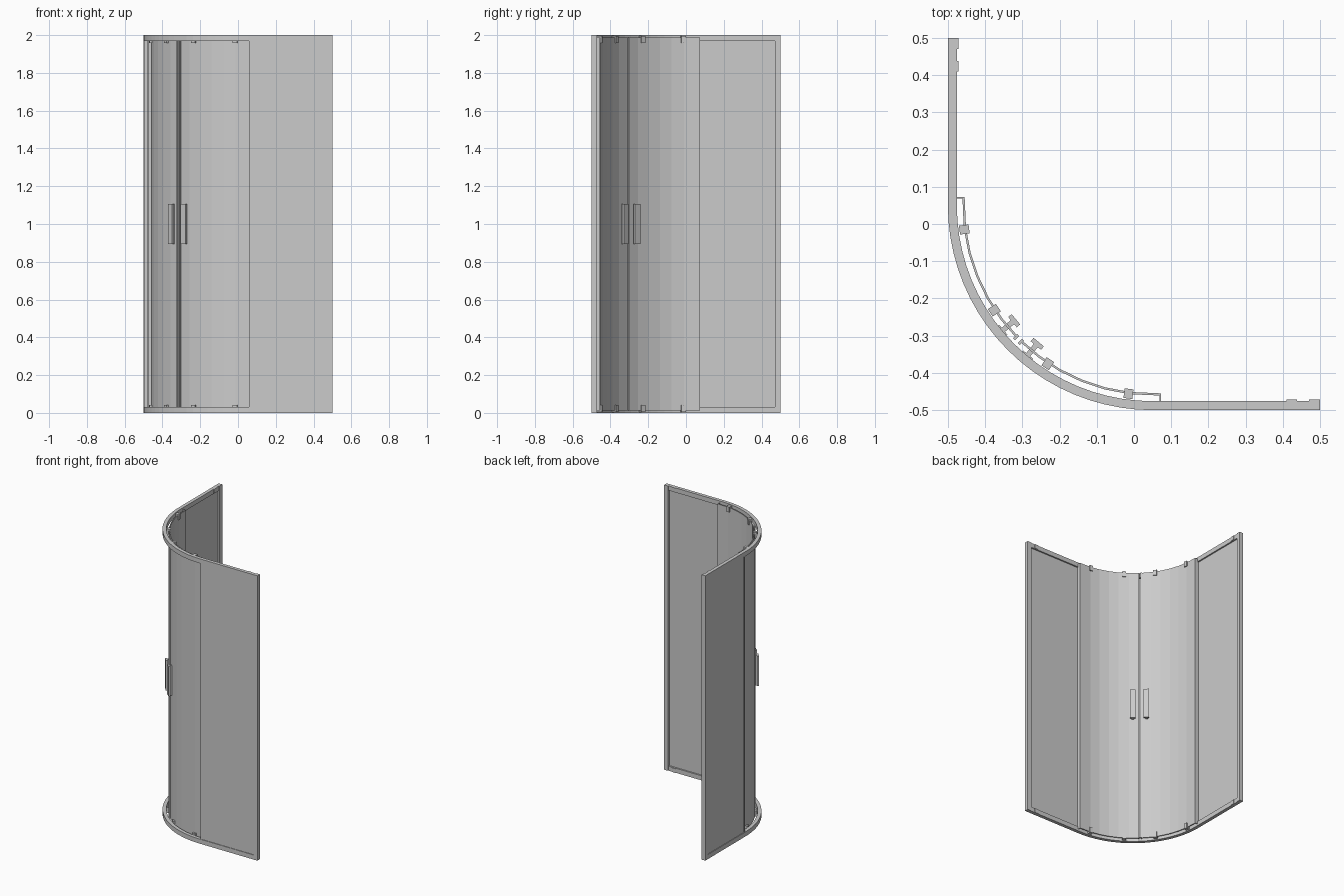
import bpy, bmesh
from math import cos, sin, radians

cube = bpy.data.objects.get("Cube")
if cube:
    bpy.data.objects.remove(cube, do_unlink=True)

grey = bpy.data.materials.new("light_grey")
grey.use_nodes = True
COLOR = (0.6, 0.6, 0.6, 1)
grey.diffuse_color = COLOR
grey.node_tree.nodes["Principled BSDF"].inputs["Base Color"].default_value = COLOR

C = 0.05            # centre of the quarter curve, in x and y
DOOR_R = 0.508      # radius of the sliding doors
TOP = 2.0


def polar(r, deg):
    a = radians(deg)
    return (C + r * cos(a), C + r * sin(a))


def strip(name, outer, inner, z0, z1, swap=False):
    """Solid wall between two matching plan lines."""
    bm = bmesh.new()
    rings = []
    for p, q in zip(outer, inner):
        if swap:
            p, q = p[::-1], q[::-1]
        rings.append([bm.verts.new((*v, z)) for v, z in
                      ((p, z0), (q, z0), (q, z1), (p, z1))])
    for a, b in zip(rings, rings[1:]):
        for i in range(4):
            j = (i + 1) % 4
            bm.faces.new((a[i], a[j], b[j], b[i]))
    bm.faces.new(rings[0])
    bm.faces.new(rings[-1])
    bmesh.ops.recalc_face_normals(bm, faces=bm.faces)
    mesh = bpy.data.meshes.new(name)
    bm.to_mesh(mesh)
    bm.free()
    mesh.materials.append(grey)
    obj = bpy.data.objects.new(name, mesh)
    bpy.context.collection.objects.link(obj)
    return obj


def box(name, x0, x1, y0, y1, z0, z1, swap=False):
    return strip(name, [(x0, y0), (x0, y1)], [(x1, y0), (x1, y1)], z0, z1, swap)


def radial_box(name, r, deg, depth, width, z0, z1, swap=False):
    """Block placed at an angle on the curve and turned to face its centre."""
    a = radians(deg)

    def at(dr, dt):
        x, y = polar(r + dr, deg)
        return (x - sin(a) * dt, y + cos(a) * dt)
    d, w = depth / 2, width / 2
    return strip(name, [at(d, -w), at(d, w)], [at(-d, -w), at(-d, w)], z0, z1, swap)


# Top and bottom rails: straight, quarter curve, straight
def rail_line(r):
    arc = [polar(r, 180 + 90 * i / 20) for i in range(21)]
    return [(C - r, 0.5)] + arc + [(0.5, C - r)]


for label, z0, z1 in (("bottom", 0, 0.032), ("top", TOP - 0.032, TOP)):
    strip(label + "_rail", rail_line(0.55), rail_line(0.526), z0, z1)

# Everything else is mirrored across the diagonal
for side, swap in (("side", False), ("front", True)):
    # Wall post and fixed glass with its edge trim
    box(side + "_wall_post", -0.5, -0.472, 0.47, 0.5, 0, TOP, swap)
    box(side + "_fixed_panel", -0.496, -0.486, 0.06, 0.475, 0.02, TOP - 0.02, swap)
    box(side + "_panel_trim", -0.498, -0.478, 0.058, 0.068, 0.03, TOP - 0.03, swap)
    for label, z0 in (("bottom", 0), ("top", TOP - 0.03)):
        box(f"{side}_{label}_clip", -0.478, -0.472, 0.41, 0.438, z0, z0 + 0.03, swap)

    # Sliding curved door with flat facets
    def door_line(r):
        return [(C - r, 0.072)] + [polar(r, 180 + 7 + 37.4 * i / 5) for i in range(6)]
    strip(side + "_door", door_line(DOOR_R + 0.003), door_line(DOOR_R - 0.003),
          0.012, TOP - 0.012, swap)
    box(side + "_door_flange", -0.477, -0.457, 0.069, 0.073, 0.012, TOP - 0.012, swap)
    radial_box(side + "_door_seal", DOOR_R + 0.002, 224.0, 0.016, 0.008,
               0.012, TOP - 0.012, swap)

    # Rollers at both ends of the door
    for n, deg in enumerate((187.3, 213.5)):
        for label, z0 in (("bottom", 0.004), ("top", TOP - 0.042)):
            name = f"{side}_{label}_roller_{n + 1}"
            radial_box(name, DOOR_R + 0.002, deg, 0.026, 0.024, z0, z0 + 0.038, swap)

    # Handle: one grip inside, one outside, joined by a web
    for label, offset in (("outer", 0.02), ("inner", -0.024)):
        radial_box(f"{side}_{label}_handle", DOOR_R + offset, 219.8, 0.012, 0.036,
                   0.895, 1.105, swap)
    radial_box(side + "_handle_web", DOOR_R - 0.002, 219.8, 0.042, 0.014,
               0.895, 1.105, swap)
